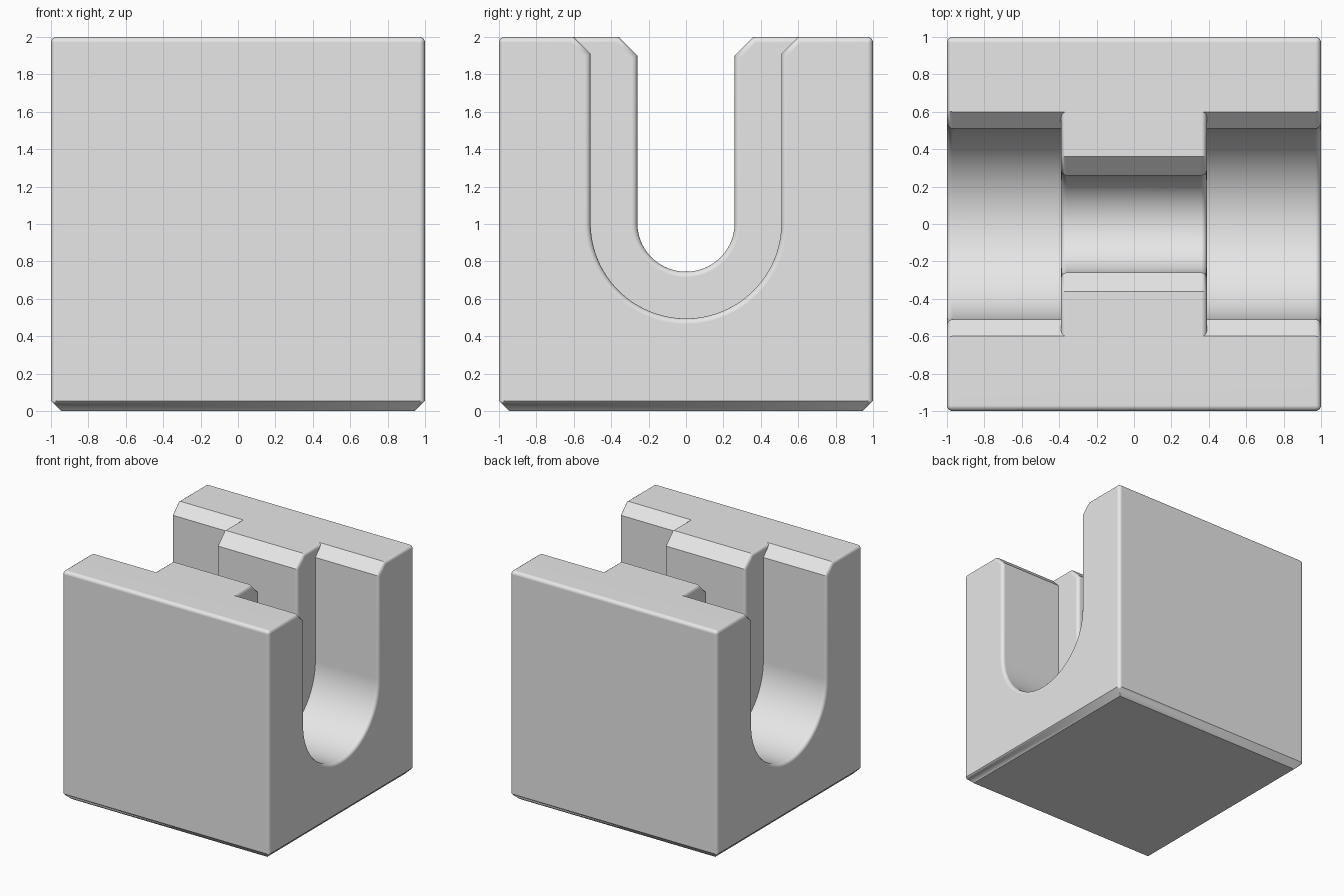
import bpy
import bmesh
from math import cos, sin, pi, radians

cube = bpy.data.objects.get("Cube")
if cube:
    bpy.data.objects.remove(cube, do_unlink=True)

grey = bpy.data.materials.new("light_grey")
grey.use_nodes = True
colour = (0.8, 0.8, 0.8, 1)
grey.diffuse_color = colour
grey.node_tree.nodes["Principled BSDF"].inputs["Base Color"].default_value = colour

TOP = 2.0
AXIS_Z = 1.005
ROUND = 0.03


def slot_outline(radius, chamfer, steps=48):
    """Chamfered U slot, from the +y lip down round to the -y lip."""
    points = [(radius + chamfer, TOP), (radius, TOP - chamfer)]
    for i in range(steps + 1):
        a = pi * i / steps
        points.append((radius * cos(a), AXIS_Z - radius * sin(a)))
    return points + [(-radius, TOP - chamfer), (-radius - chamfer, TOP)]


def extrude_slab(half_y, bottom, half_x, slot):
    """U-shaped slab: a rectangle with the slot taken out, extruded along x."""
    corners = [(-half_y, bottom), (half_y, bottom)]
    # Leave out the upper corners where the slot lip reaches the slab's edge
    right = [(half_y, TOP)] if half_y > slot[0][0] else []
    left = [(-half_y, TOP)] if half_y > slot[0][0] else []
    outline = corners + right + slot + left
    bm = bmesh.new()
    face = bm.faces.new([bm.verts.new((-half_x, y, z)) for y, z in outline])
    result = bmesh.ops.extrude_face_region(bm, geom=[face])
    moved = [v for v in result["geom"] if isinstance(v, bmesh.types.BMVert)]
    bmesh.ops.translate(bm, verts=moved, vec=(2 * half_x, 0, 0))
    bmesh.ops.recalc_face_normals(bm, faces=bm.faces)
    return bm


def bevel(bm, edges, offset, segments):
    bmesh.ops.bevel(bm, geom=edges, offset=offset, offset_type='OFFSET',
                    segments=segments, profile=0.5, affect='EDGES',
                    clamp_overlap=True)


def finish(bm, name):
    bmesh.ops.recalc_face_normals(bm, faces=bm.faces)
    mesh = bpy.data.meshes.new(name)
    bm.to_mesh(mesh)
    bm.free()
    mesh.materials.append(grey)
    obj = bpy.data.objects.new(name, mesh)
    bpy.context.collection.objects.link(obj)
    bpy.ops.object.select_all(action='DESELECT')
    obj.select_set(True)
    bpy.context.view_layer.objects.active = obj
    bpy.ops.object.shade_smooth_by_angle(angle=radians(35))
    normals = obj.modifiers.new("even_shading", 'WEIGHTED_NORMAL')
    normals.keep_sharp = True


# Block with the wide slot, chamfered underneath and rounded elsewhere
body = extrude_slab(1, 0, 1, slot_outline(0.51, 0.09))
bevel(body, [e for e in body.edges
             if all(v.co.z < 0.01 for v in e.verts)], 0.055, 1)
bevel(body, [e for e in body.edges
             if e.calc_face_angle(0) > radians(50)
             and max(v.co.z for v in e.verts) > 0.1], ROUND, 4)
finish(body, "block_body")

# Middle saddle with the narrow slot; only its exposed rims are rounded
saddle = extrude_slab(0.6, 0.45, 0.39, slot_outline(0.26, 0.1))
rims = []
for e in saddle.edges:
    a, b = (v.co for v in e.verts)
    same_side = abs(a.x - b.x) < 0.001
    buried = abs(a.y + b.y) > 1.19 or max(a.z, b.z) < 0.46
    if same_side and not buried:
        rims.append(e)
bevel(saddle, rims, ROUND, 4)
finish(saddle, "middle_saddle")
